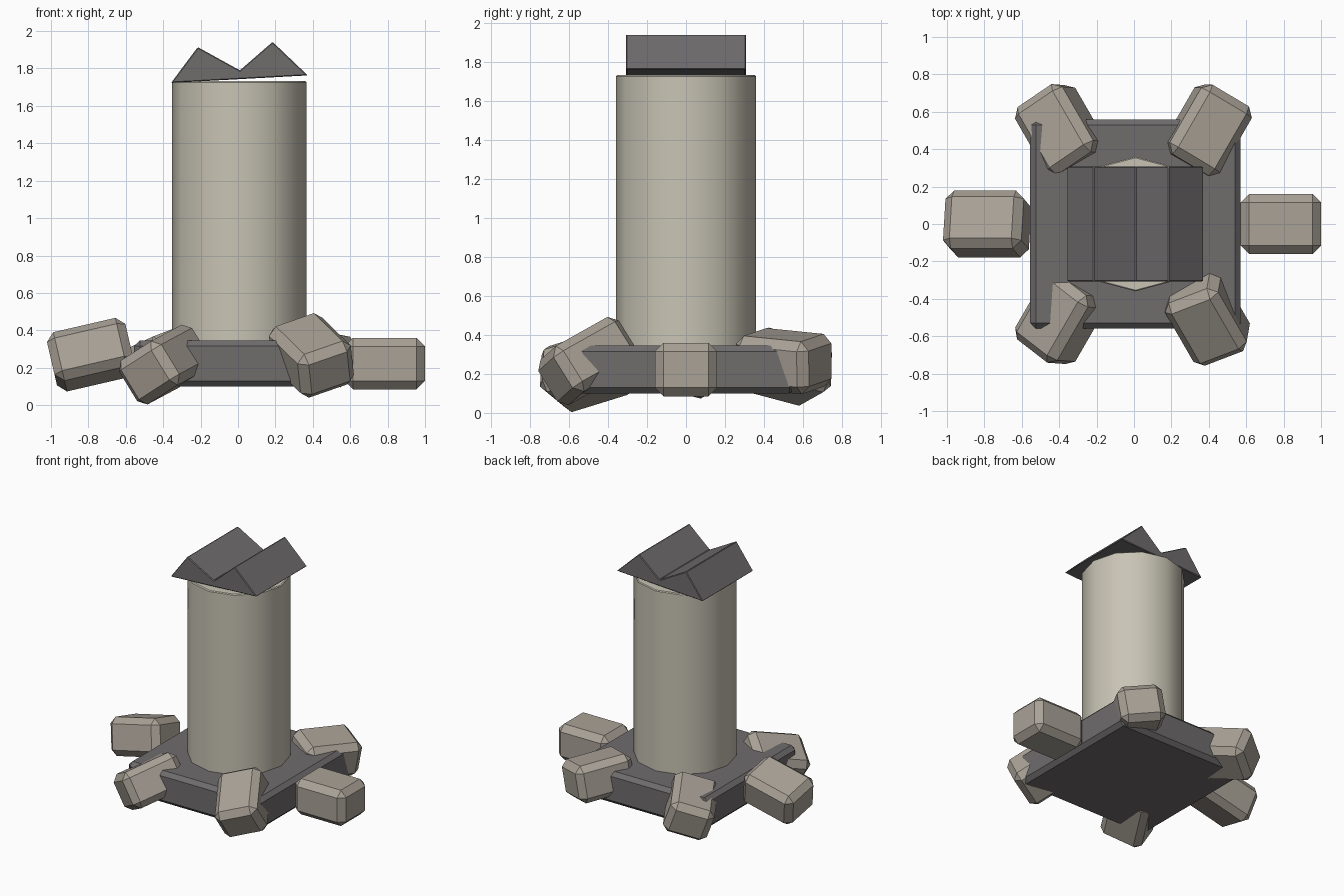
import bpy, bmesh
from math import radians, cos, sin

if "Cube" in bpy.data.objects:
    bpy.data.objects.remove(bpy.data.objects["Cube"])

CX = 0.0075


def material(name, rgb):
    m = bpy.data.materials.new(name)
    m.diffuse_color = (*rgb, 1)
    m.use_nodes = True
    m.node_tree.nodes["Principled BSDF"].inputs["Base Color"].default_value = m.diffuse_color
    return m


DARK = material("dark_stone", (0.16, 0.15, 0.152))
ROCK = material("rough_stone", (0.40, 0.36, 0.31))
PALE = material("pale_stone", (0.58, 0.55, 0.46))


def add_object(name, bm, mat, bevel, limit=30):
    bmesh.ops.recalc_face_normals(bm, faces=bm.faces[:])
    mesh = bpy.data.meshes.new(name)
    bm.to_mesh(mesh)
    bm.free()
    mesh.materials.append(mat)
    ob = bpy.data.objects.new(name, mesh)
    bpy.context.collection.objects.link(ob)
    mod = ob.modifiers.new("chamfer", 'BEVEL')
    mod.width = bevel
    mod.segments = 1
    mod.limit_method = 'ANGLE'
    mod.angle_limit = radians(limit)
    return ob


def box(name, size, loc, rot, mat, bevel):
    bm = bmesh.new()
    bmesh.ops.create_cube(bm, size=1)
    bmesh.ops.scale(bm, vec=size, verts=bm.verts[:])
    ob = add_object(name, bm, mat, bevel)
    ob.location = loc
    ob.rotation_euler = [radians(a) for a in rot]
    return ob


# Square foundation slab
box("foundation_slab", (1.125, 1.12, 0.245), (CX, 0, 0.2225), (0, 0, 0), DARK, 0.03)

# Twelve-sided smooth column
bm = bmesh.new()
bmesh.ops.create_cone(bm, cap_ends=True, segments=12, radius1=0.36, radius2=0.36, depth=1.43)
column = add_object("column", bm, PALE, 0.006, 60)
column.location = (CX, 0, 1.017)
bpy.context.view_layer.objects.active = column
column.select_set(True)
bpy.ops.object.shade_smooth_by_angle(angle=radians(40))

# Zigzag broken cap: front profile extruded along y
profile = [(-0.358, 1.723), (0.373, 1.763), (0.185, 1.942), (0.01, 1.79), (-0.215, 1.914)]
bm = bmesh.new()
face = bm.faces.new([bm.verts.new((x, -0.308, z)) for x, z in profile])
ext = bmesh.ops.extrude_face_region(bm, geom=[face])
bmesh.ops.translate(bm, vec=(0, 0.616, 0),
                    verts=[v for v in ext["geom"] if isinstance(v, bmesh.types.BMVert)])
add_object("broken_cap", bm, DARK, 0.005)

# Ring of tumbled rocks: roll, pitch, centre height for each 60 degree step
tilts = [(0, 0, 0.222), (10, 5, 0.265), (-18, 13, 0.237),
         (15, 13, 0.27), (28, 15, 0.217), (20, 26, 0.266)]
for i, (roll, pitch, z) in enumerate(tilts):
    a = radians(60 * i)
    box(f"rock_{i + 1}", (0.43, 0.32, 0.275), (0.785 * cos(a), 0.58 * sin(a), z),
        (roll, pitch, 60 * i), ROCK, 0.045)
